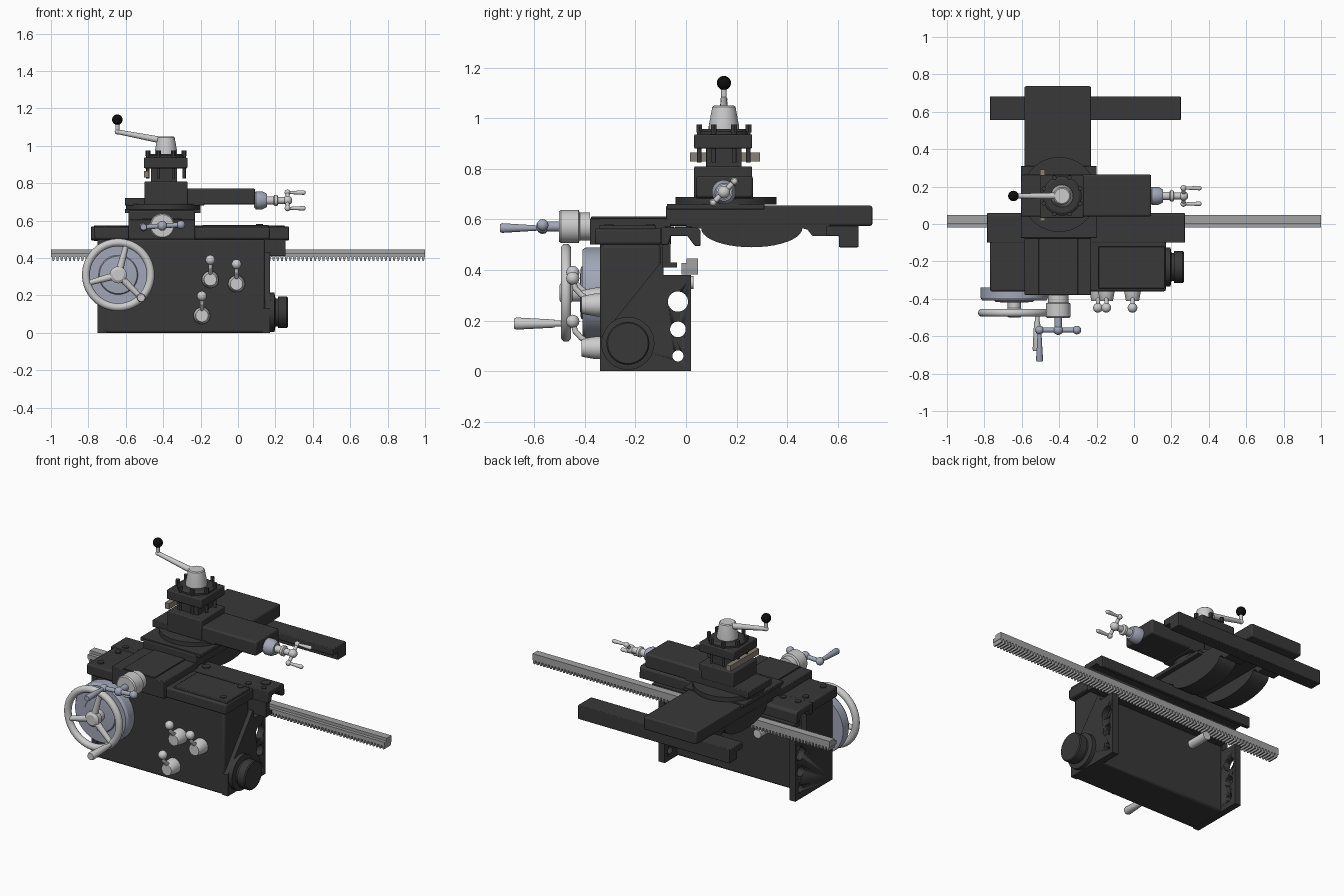
import bpy, bmesh, math
from mathutils import Vector, Matrix

if "Cube" in bpy.data.objects:
    bpy.data.objects.remove(bpy.data.objects["Cube"])


def material(name, r, g, b):
    m = bpy.data.materials.new(name)
    m.diffuse_color = (r, g, b, 1)
    m.use_nodes = True
    m.node_tree.nodes["Principled BSDF"].inputs["Base Color"].default_value = m.diffuse_color
    return m


DARK = material("dark_iron", .04, .04, .04)
BLACK = material("black_knob", .004, .004, .004)
LIGHT = material("polished_steel", .62, .63, .64)
BLUE = material("blue_steel", .36, .39, .48)
RACK = material("rack_steel", .36, .36, .36)
TOOL = material("tool_steel", .25, .22, .18)


def finish(name, bm, mat, bevel=0):
    bmesh.ops.recalc_face_normals(bm, faces=bm.faces)
    me = bpy.data.meshes.new(name)
    bm.to_mesh(me)
    bm.free()
    me.materials.append(mat)
    ob = bpy.data.objects.new(name, me)
    bpy.context.collection.objects.link(ob)
    bpy.ops.object.select_all(action='DESELECT')
    ob.select_set(True)
    bpy.context.view_layer.objects.active = ob
    bpy.ops.object.shade_smooth_by_angle(angle=math.radians(32))
    if bevel:
        mod = ob.modifiers.new("edge", 'BEVEL')
        mod.width, mod.segments, mod.limit_method = bevel, 2, 'ANGLE'
    return ob


def prism(name, pts, axis, a, b, mat=DARK, bevel=0):
    """Extrude a 2D profile along an axis: x uses (y,z), y uses (x,z), z uses (x,y)."""
    put = {'x': lambda p, h: (h, p[0], p[1]), 'y': lambda p, h: (p[0], h, p[1]),
           'z': lambda p, h: (p[0], p[1], h)}[axis]
    bm = bmesh.new()
    lo = [bm.verts.new(put(p, a)) for p in pts]
    hi = [bm.verts.new(put(p, b)) for p in pts]
    bm.faces.new(lo)
    bm.faces.new(hi)
    n = len(pts)
    for i in range(n):
        bm.faces.new((lo[i], lo[(i + 1) % n], hi[(i + 1) % n], hi[i]))
    return finish(name, bm, mat, bevel)


def box(name, x0, x1, y0, y1, z0, z1, mat=DARK, bevel=.006):
    return prism(name, [(x0, y0), (x1, y0), (x1, y1), (x0, y1)], 'z', z0, z1, mat, bevel)


def lathe(name, prof, loc, axis=(0, 0, 1), mat=LIGHT, n=40):
    """Turn (radius, height) points around an axis through loc."""
    bm = bmesh.new()
    rings = [[bm.verts.new((r * math.cos(2 * math.pi * i / n), r * math.sin(2 * math.pi * i / n), h))
              for i in range(n)] for r, h in prof]
    for A, B in zip(rings, rings[1:]):
        for i in range(n):
            bm.faces.new((A[i], A[(i + 1) % n], B[(i + 1) % n], B[i]))
    bm.faces.new(rings[0])
    bm.faces.new(rings[-1])
    bm.transform(Matrix.Translation(loc) @ Vector(axis).to_track_quat('Z', 'Y').to_matrix().to_4x4())
    return finish(name, bm, mat)


def rod(name, a, b, r0, r1=None, mat=LIGHT, n=20):
    d = Vector(b) - Vector(a)
    return lathe(name, [(r0, 0), (r1 or r0, d.length)], a, d, mat, n)


def ball(name, loc, r, mat=LIGHT):
    bm = bmesh.new()
    bmesh.ops.create_uvsphere(bm, u_segments=24, v_segments=14, radius=r, matrix=Matrix.Translation(loc))
    return finish(name, bm, mat)


FRONT, RIGHT = (0, -1, 0), (1, 0, 0)

# Apron: gearbox body between two drilled end plates
box("apron_body", -.72, .145, -.34, -.10, 0, .50, bevel=.012)
plates = [prism("apron_left_plate", [(-.34, 0), (.02, 0), (.02, .38), (-.09, .38), (-.09, .5), (-.34, .5)],
                'x', -.75, -.71),
          prism("apron_right_plate", [(-.34, 0), (.02, 0), (.02, .38), (-.09, .38), (-.09, .43), (-.10, .43),
                                      (-.34, .13)], 'x', .13, .17)]
for z, r in ((.275, .04), (.165, .031), (.06, .022)):
    cut = rod("hole_cutter", (-1, -.032, z), (1, -.032, z), r, n=32)
    for p in plates:
        mod = p.modifiers.new("hole", 'BOOLEAN')
        mod.operation, mod.object = 'DIFFERENCE', cut
        bpy.context.view_layer.objects.active = p
        bpy.ops.object.modifier_apply(modifier="hole")
    bpy.data.objects.remove(cut)
lathe("feed_shaft_knob", [(.105, 0), (.105, .025), (.075, .03), (.075, .045), (.085, .045), (.085, .09), (.08, .096)],
      (.17, -.23, .11), RIGHT, DARK)
rod("rack_pinion_shaft", (-.5, -.11, .35), (-.5, .03, .35), .026)

# Saddle: H-shaped casting with front wing, rear wing and bridge ribs
box("saddle_front", -.77, .17, -.36, -.09, .50, .565, bevel=.01)
prism("saddle_wing", [(-.10, .568), (.045, .568), (.058, .556), (.058, .495), (.035, .495), (.005, .535),
                      (-.06, .535), (-.07, .5), (-.10, .5)], 'x', -.786, .273, bevel=.004)
prism("saddle_hook", [(-.095, .52), (-.062, .52), (-.062, .43), (-.035, .43), (-.035, .41), (-.095, .41)],
      'x', -.70, .255)
prism("saddle_rear_wing", [(.555, .575), (.683, .575), (.683, .49), (.605, .49), (.605, .535), (.555, .535)],
      'x', -.77, .25, bevel=.004)
arc = [(.26 + .2 * math.cos(t), .565 + .075 * math.sin(t)) for t in
       [math.pi + math.pi * i / 20 for i in range(21)]]
for i, (a, b) in enumerate(((-.585, -.47), (-.345, -.23))):
    prism("saddle_bridge_rib_%d" % i, [(.0, .58), (.0, .565)] + arc +
          [(.48, .56), (.5, .535), (.57, .535), (.57, .58)], 'x', a, b)
box("saddle_way", -.585, -.23, -.38, -.06, .5, .605, bevel=.004)
box("way_cover", -.51, -.30, -.375, -.06, .6, .612, bevel=.002)
box("saddle_right_cover", -.19, .165, -.345, -.12, .56, .577, bevel=.004)
for x, y, r in ((-.2, -.02, .024), (.19, -.005, .028), (.115, -.065, .018), (.22, -.065, .015), (-.61, -.065, .018),
                (-.71, -.065, .018), (-.71, -.14, .018), (-.71, -.305, .018), (.115, -.14, .018), (.115, -.305, .018)):
    rod("saddle_bolt", (x, y, .56), (x, y, .581 if .1 < x < .15 and y < -.1 else .573), r, mat=DARK)

# Rack with teeth underneath
N = 90
teeth = []
for i in range(N):
    x, p = -1 + 2 * i / N, 2 / N
    teeth += [(x, .405), (x + .25 * p, .405), (x + .4 * p, .383), (x + .75 * p, .383), (x + .9 * p, .405)]
prism("rack_teeth", teeth + [(1, .405), (1, .428), (-1, .428)], 'y', -.018, .048, RACK)
box("rack_rail", -1, 1, .002, .048, .42, .445, RACK, 0)

# Cross slide and swivel base
box("cross_slide", -.585, -.23, -.08, .737, .575, .655, bevel=.008)
box("swivel_plate", -.605, -.20, -.075, .31, .64, .662, bevel=.003)
lathe("swivel_disc", [(.2, 0), (.2, .028)], (-.4, .158, .66), mat=DARK, n=64)

# Compound slide and tool post
C = (-.385, .15)
box("compound_base", -.605, -.18, .04, .265, .68, .722, bevel=.004)
box("compound_slide", -.29, .092, .04, .265, .685, .772, bevel=.01)
box("tool_post_base", -.50, -.27, .032, .262, .685, .81, bevel=.006)
box("tool_post_neck", C[0] - .08, C[0] + .06, .08, .22, .80, .89, bevel=.002)
box("tool_post_head", -.503, -.27, .032, .262, .88, .937, bevel=.006)
lathe("tool_post_disc", [(.105, 0), (.105, .012), (.09, .022)], (*C, .935), mat=DARK)
for i in range(8):
    t = math.pi * (i + .5) / 4
    x, y = C[0] + .097 * math.cos(t) / .924, C[1] + .097 * math.sin(t) / .924
    rod("clamp_screw_%d" % i, (x, y, .825), (x, y, .95), .009, mat=DARK, n=12)
    rod("clamp_screw_head_%d" % i, (x, y, .945), (x, y, .975), .013, mat=DARK, n=6)
box("cutting_tool", -.503, -.475, .015, .292, .83, .865, TOOL, 0)
lathe("clamp_hub", [(.06, 0), (.06, .02), (.046, .095), (.04, .1)], (*C, .95))
rod("clamp_lever", (-.41, .15, 1.03), (-.645, .15, 1.075), .018, .012)
ball("clamp_lever_elbow", (-.645, .15, 1.075), .014)
rod("clamp_lever_stem", (-.645, .15, 1.07), (-.645, .15, 1.13), .011)
ball("clamp_lever_knob", (-.645, .15, 1.14), .028, BLACK)

# Compound slide crank with two grips
lathe("compound_dial", [(.035, 0), (.048, .01), (.048, .045), (.035, .07)], (.085, .15, .708), RIGHT, BLUE)
lathe("compound_shaft", [(.022, 0), (.022, .05), (.03, .055), (.03, .07), (.018, .075), (.018, .13)],
      (.14, .15, .708), RIGHT)
ball("compound_crank_hub", (.265, .15, .708), .025)
for s in (-1, 1):
    tip = Vector((.265, .15 + s * .042, .708 + s * .042))
    rod("compound_crank_arm", (.265, .15, .708), tip, .01)
    ball("compound_crank_end", tip, .016)
    rod("compound_crank_grip", tip, tip + Vector((.085, 0, 0)), .007, .012)
    ball("compound_grip_tip", tip + Vector((.085, 0, 0)), .012)

# Carriage handwheel
W = Vector((-.64, -.475, .31))
lathe("handwheel_dial", [(.18, 0), (.18, .055), (.17, .07), (.105, .07), (.1, .076), (.06, .08)],
      (W.x, -.34, W.z), FRONT, BLUE, 64)
lathe("handwheel_hub", [(.035, 0), (.035, .04), (.045, .05), (.045, .08), (.03, .09)], (W.x, -.41, W.z), FRONT)
bpy.ops.mesh.primitive_torus_add(location=W, rotation=(math.pi / 2, 0, 0), major_radius=.173, minor_radius=.021,
                                 major_segments=64, minor_segments=14)
rim = bpy.context.object
rim.name = "handwheel_rim"
rim.data.materials.append(LIGHT)
bpy.ops.object.shade_smooth()
for a in (-45, 75, 195):
    t = math.radians(a)
    d = Vector((math.cos(t), 0, math.sin(t)))
    rod("handwheel_spoke", W + d * .02, W + d * .17, .02, .014)
lathe("handwheel_grip", [(.012, 0), (.012, .03), (.016, .03), (.024, .18), (.02, .19)],
      (W.x + .122, -.49, W.z - .122), FRONT)

# Cross-feed crank
F = Vector((-.405, -.567, .572))
lathe("crossfeed_dial", [(.055, 0), (.055, .04), (.066, .045), (.066, .115), (.06, .122)], (F.x, -.38, F.z), FRONT)
rod("crossfeed_shaft", (F.x, -.49, F.z), F, .02, mat=BLUE)
ball("crossfeed_hub", F, .026, BLUE)
for dx in (-.1, .1):
    rod("crossfeed_arm", F, F + Vector((dx, 0, .06 * dx)), .013, mat=BLUE)
    ball("crossfeed_arm_ball", F + Vector((dx, 0, .06 * dx)), .023, BLUE)
lathe("crossfeed_grip", [(.01, 0), (.01, .015), (.019, .16), (.016, .168)], F + Vector((-.1, 0, -.006)), FRONT, BLUE)

# Feed selector levers
for i, (x, z) in enumerate(((-.148, .285), (-.008, .262), (-.193, .092))):
    lathe("selector_%d_hub" % i, [(.045, 0), (.045, .02), (.036, .07), (.033, .075)], (x, -.338, z), FRONT)
    path = [Vector((x, y, z + h)) for y, h in ((-.385, .02), (-.415, .04), (-.438, .065), (-.448, .105))]
    for a, b in zip(path, path[1:]):
        rod("selector_%d_stem" % i, a, b, .011)
        ball("selector_%d_joint" % i, b, .011)
    ball("selector_%d_ball" % i, path[-1], .026)
